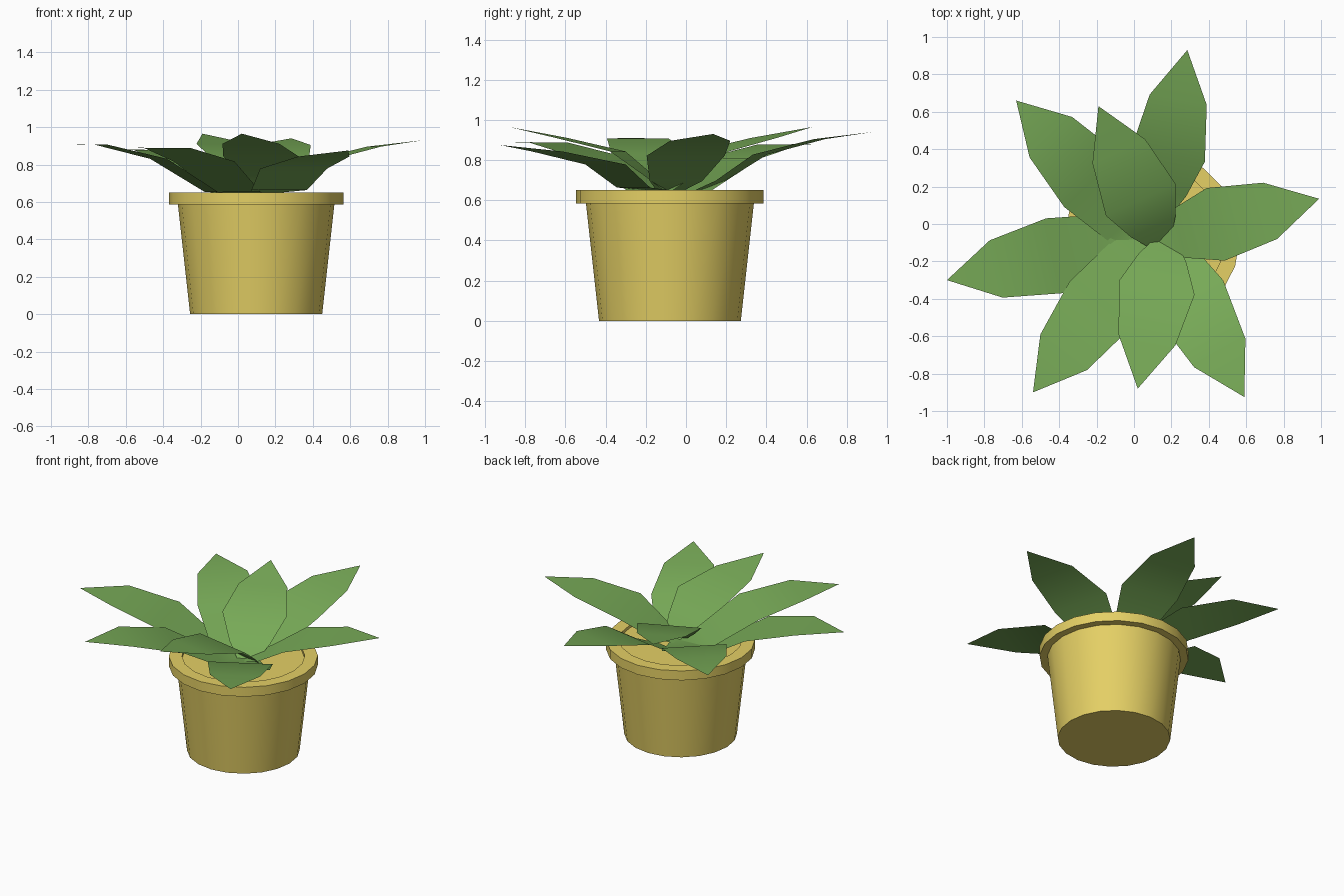
import bpy, bmesh, math
from mathutils import Vector

if "Cube" in bpy.data.objects:
    bpy.data.objects.remove(bpy.data.objects["Cube"])

SIDES = 20
CENTRE = Vector((0.097, -0.08, 0))


def material(name, rgb):
    m = bpy.data.materials.new(name)
    m.diffuse_color = (*rgb, 1)
    m.use_nodes = True
    m.node_tree.nodes["Principled BSDF"].inputs["Base Color"].default_value = m.diffuse_color
    return m


def finish(name, bm, mat, angle):
    mesh = bpy.data.meshes.new(name)
    bm.to_mesh(mesh)
    bm.free()
    mesh.materials.append(mat)
    obj = bpy.data.objects.new(name, mesh)
    bpy.context.collection.objects.link(obj)
    bpy.ops.object.select_all(action='DESELECT')
    obj.select_set(True)
    bpy.context.view_layer.objects.active = obj
    bpy.ops.object.shade_smooth_by_angle(angle=math.radians(angle))
    return obj


def lathe(name, profile, mat):
    """Revolve (radius, height) points around the z axis."""
    bm = bmesh.new()
    verts = [bm.verts.new((r, 0, z)) for r, z in profile]
    edges = [bm.edges.new(pair) for pair in zip(verts, verts[1:])]
    bmesh.ops.spin(bm, geom=verts + edges, cent=(0, 0, 0), axis=(0, 0, 1),
                   angle=math.tau, steps=SIDES)
    bmesh.ops.remove_doubles(bm, verts=bm.verts, dist=0.0005)
    bmesh.ops.recalc_face_normals(bm, faces=bm.faces)
    obj = finish(name, bm, mat, 30)
    obj.location = CENTRE
    return obj


# leaf stations: distance back from tip, half width, fraction of rise
SHORT = [(0.80, 0.065, 0), (0.71, 0.13, 0.24), (0.55, 0.205, 0.62), (0.265, 0.155, 0.83)]
MID = [(0.90, 0.065, 0), (0.77, 0.135, 0.18), (0.57, 0.20, 0.62), (0.27, 0.155, 0.88)]
LOW = [(0.97, 0.065, 0), (0.76, 0.17, 0.08), (0.60, 0.205, 0.58), (0.27, 0.157, 0.86)]
LONG = [(1.07, 0.065, 0), (0.88, 0.16, 0.03), (0.59, 0.205, 0.70), (0.27, 0.157, 0.99)]


def leaf(name, root_xy, tip, stations, mat, base_z=0.645):
    """Arching pointed blade ending at tip, aligned with its root."""
    tip = Vector(tip)
    out = Vector((tip.x - root_xy[0], tip.y - root_xy[1], 0)).normalized()
    side = Vector((-out.y, out.x, 0))
    bm = bmesh.new()
    rows = []
    for back, w, h in stations:
        mid = tip - out * back
        mid.z = base_z + (tip.z - base_z) * h
        rows.append((bm.verts.new(mid - side * w), bm.verts.new(mid + side * w)))
    for a, b in zip(rows, rows[1:]):
        bm.faces.new((a[0], b[0], b[1], a[1]))
    bm.faces.new((rows[-1][0], bm.verts.new(tip), rows[-1][1]))
    return finish(name, bm, mat, 60)


clay = material("clay", (0.78, 0.63, 0.13))
green = material("leaf_green", (0.185, 0.40, 0.095))

# tapered pot with overhanging rim
lathe("pot", [(0, 0), (0.353, 0), (0.418, 0.585), (0.467, 0.585),
              (0.467, 0.65), (0.385, 0.65), (0.385, 0.63)], clay)
# soil surface inside the rim
lathe("soil", [(0, 0.63), (0.385, 0.63)], clay)

# rosette of leaves: root direction point, tip, shape
leaves = [((0.10, -0.08), (0.285, 0.93, 0.94), MID),
          ((0.14, -0.10), (-0.19, 0.63, 0.965), SHORT),
          ((0.09, -0.10), (-0.63, 0.66, 0.88), LONG),
          ((0.06, -0.06), (-1.0, -0.30, 0.91), LONG),
          ((0.08, -0.09), (-0.54, -0.90, 0.89), LONG),
          ((0.17, -0.09), (0.02, -0.88, 0.965), SHORT),
          ((0.13, -0.10), (0.59, -0.925, 0.875), LOW),
          ((0.12, -0.08), (0.99, 0.135, 0.93), MID)]
for i, (root, tip, shape) in enumerate(leaves, 1):
    leaf(f"leaf_{i}", root, tip, shape, green)
